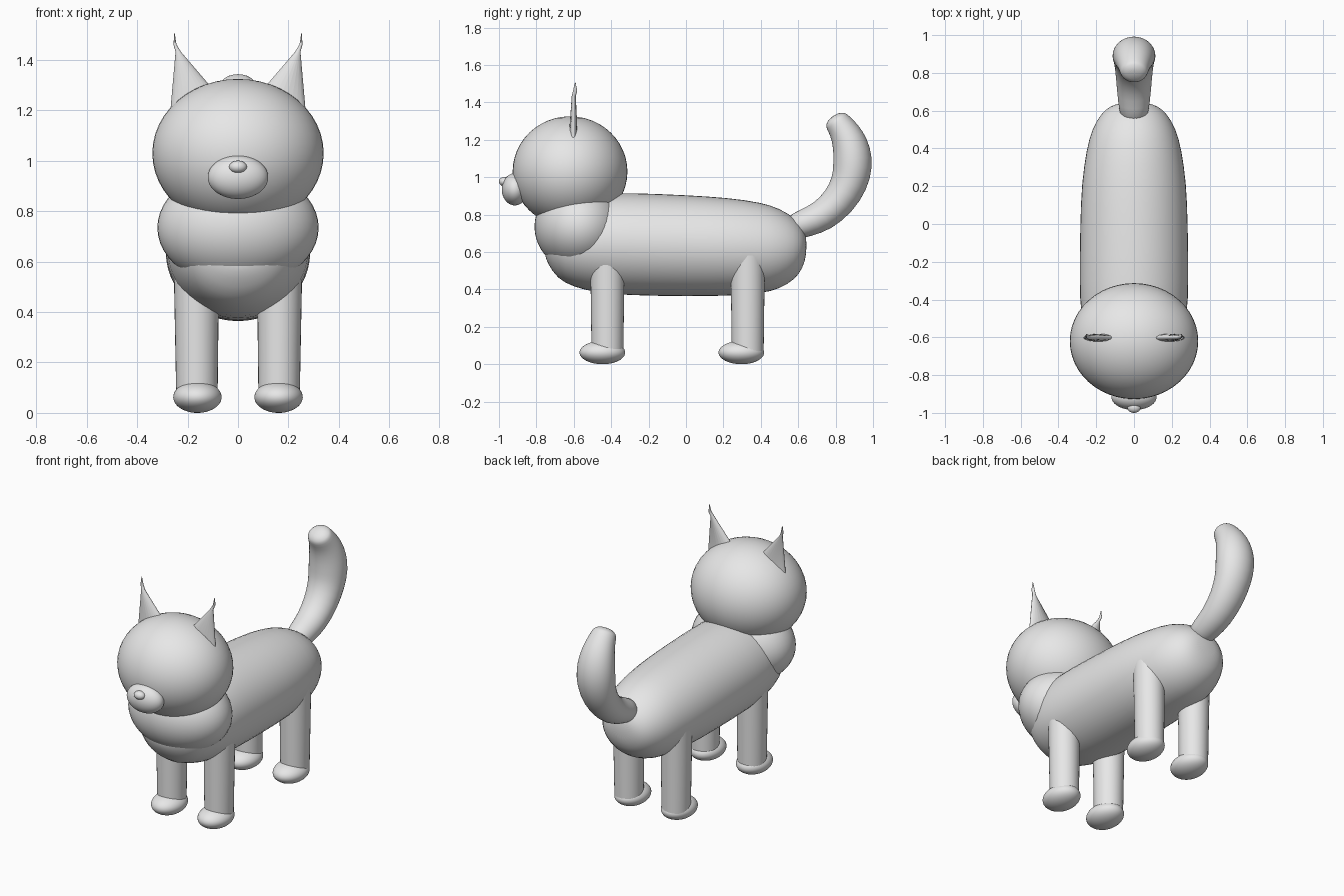
import bpy, bmesh, math
from mathutils import Vector

cube = bpy.data.objects.get("Cube")
if cube:
    bpy.data.objects.remove(cube, do_unlink=True)

grey = bpy.data.materials.new("light_grey")
grey.use_nodes = True
grey.diffuse_color = (0.8, 0.8, 0.8, 1)
grey.node_tree.nodes["Principled BSDF"].inputs["Base Color"].default_value = (0.8, 0.8, 0.8, 1)


def finish(obj, name, angle=60):
    """Name, colour and smooth a part."""
    obj.name = obj.data.name = name
    obj.data.materials.append(grey)
    bpy.ops.object.select_all(action="DESELECT")
    obj.select_set(True)
    bpy.context.view_layer.objects.active = obj
    bpy.ops.object.shade_smooth_by_angle(angle=math.radians(angle))
    return obj


def ellipsoid(name, centre, radii):
    bpy.ops.mesh.primitive_uv_sphere_add(segments=48, ring_count=24, radius=1, location=centre)
    obj = bpy.context.object
    obj.scale = radii
    bpy.ops.object.transform_apply(location=False, rotation=False, scale=True)
    return finish(obj, name)


def loft(name, rings, sides=24, smooth=0, cross=None):
    """Skin elliptical rings (centre, x radius, other radius) along a path."""
    bm = bmesh.new()
    points = [Vector(r[0]) for r in rings]
    loops = []
    for i, (_, ru, rv) in enumerate(rings):
        along = points[min(i + 1, len(rings) - 1)] - points[max(i - 1, 0)]
        side = Vector(cross) if cross else Vector((1, 0, 0)).cross(along).normalized()
        loop = []
        for k in range(sides):
            a = math.tau * k / sides
            loop.append(bm.verts.new(points[i] + Vector((ru * math.cos(a), 0, 0)) + side * rv * math.sin(a)))
        loops.append(loop)
    for a, b in zip(loops, loops[1:]):
        for k in range(sides):
            n = (k + 1) % sides
            bm.faces.new((a[k], a[n], b[n], b[k]))
    bm.faces.new(loops[0][::-1])
    bm.faces.new(loops[-1])
    bmesh.ops.recalc_face_normals(bm, faces=bm.faces)
    mesh = bpy.data.meshes.new(name)
    bm.to_mesh(mesh)
    bm.free()
    obj = bpy.data.objects.new(name, mesh)
    bpy.context.collection.objects.link(obj)
    finish(obj, name)
    if smooth:
        mod = obj.modifiers.new("Smooth", "SUBSURF")
        mod.levels = mod.render_levels = smooth
    return obj


# Body: y, half width, top, bottom
body = [
    (-0.755, 0.05, 0.67, 0.58), (-0.74, 0.14, 0.76, 0.54), (-0.69, 0.21, 0.84, 0.455),
    (-0.6, 0.255, 0.89, 0.41), (-0.48, 0.285, 0.915, 0.38), (-0.32, 0.292, 0.92, 0.365),
    (0, 0.288, 0.907, 0.36), (0.22, 0.28, 0.893, 0.362), (0.4, 0.253, 0.868, 0.375),
    (0.5, 0.225, 0.835, 0.4), (0.58, 0.18, 0.785, 0.45), (0.625, 0.13, 0.735, 0.51),
    (0.645, 0.06, 0.68, 0.59),
]
loft("body", [((0, y, (t + b) / 2), w, (t - b) / 2) for y, w, t, b in body],
     smooth=1, cross=(0, 0, 1))

# Tail: y, z, radius
tail = [
    (0.54, 0.72, 0.065), (0.64, 0.755, 0.077), (0.73, 0.79, 0.085), (0.82, 0.87, 0.092),
    (0.877, 0.97, 0.1), (0.893, 1.06, 0.107), (0.888, 1.14, 0.102), (0.866, 1.21, 0.09),
    (0.835, 1.262, 0.076), (0.805, 1.3, 0.067), (0.798, 1.312, 0.06), (0.787, 1.328, 0.03),
]
loft("tail", [((0, y, z), r * 1.09, r) for y, z, r in tail], smooth=1)

# Chest, head, muzzle and nose
ellipsoid("chest", (0, -0.57, 0.735), (0.32, 0.24, 0.235))
ellipsoid("head", (0, -0.62, 1.03), (0.34, 0.307, 0.295))
ellipsoid("muzzle", (0, -0.915, 0.935), (0.12, 0.07, 0.086))
ellipsoid("nose", (0, -0.972, 0.976), (0.035, 0.028, 0.025))

for s, side in ((1, "left"), (-1, "right")):
    # Flattened ears with a small tuft: z, x, half width, half depth, y
    ear = [(1.18, 0.14, 0.13, 0.026, -0.603), (1.432, 0.237, 0.011, 0.011, -0.6),
           (1.462, 0.25, 0.006, 0.011, -0.593), (1.505, 0.252, 0.001, 0.002, -0.592)]
    loft(side + "_ear", [((s * x, y, z), w, d) for z, x, w, d, y in ear], cross=(0, 1, 0))
    # Legs and paws
    for end, y, paw_y in (("front", -0.42, -0.447), ("back", 0.33, 0.296)):
        loft(f"{end}_{side}_leg", [((s * 0.163, y, 0.06), 0.082, 0.085),
                                   ((s * 0.165, y, 0.58), 0.09, 0.092)], sides=32, cross=(0, 1, 0))
        ellipsoid(f"{end}_{side}_paw", (s * 0.161, paw_y, 0.0625), (0.096, 0.122, 0.0625))
